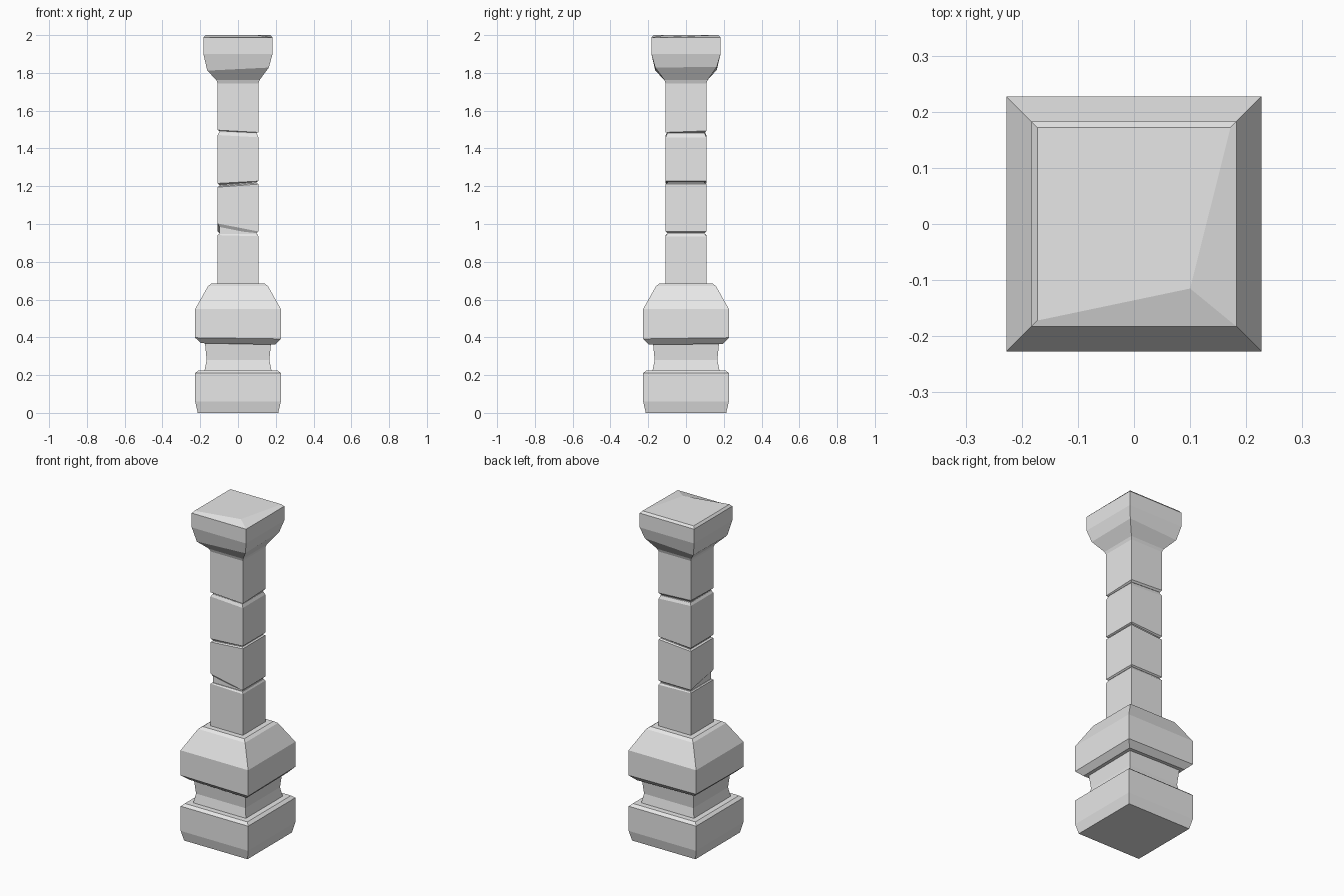
import bpy
import bmesh

cube = bpy.data.objects.get("Cube")
if cube:
    bpy.data.objects.remove(cube, do_unlink=True)

stone = bpy.data.materials.new("pale grey stone")
stone.use_nodes = True
GREY = (0.8, 0.8, 0.8, 1)
stone.diffuse_color = GREY
stone.node_tree.nodes["Principled BSDF"].inputs["Base Color"].default_value = GREY

CORNERS = [(-1, -1), (1, -1), (1, 1), (-1, 1)]  # front right round to back right


def square_loft(name, rings, chips=None):
    """Stack square rings (half width, height, rise along x, rise along y).
    chips moves single corners: {(ring, corner): (x, y, z)}."""
    chips = chips or {}
    bm = bmesh.new()
    loops = []
    for i, (half, z, *tilt) in enumerate(rings):
        rise_x, rise_y = tilt or (0, 0)
        loops.append([bm.verts.new(chips.get(
            (i, c), (sx * half, sy * half, z + sx * rise_x + sy * rise_y)))
            for c, (sx, sy) in enumerate(CORNERS)])
    bm.faces.new(loops[0][::-1])
    bm.faces.new(loops[-1])
    for low, high in zip(loops, loops[1:]):
        for c in range(4):
            d = (c + 1) % 4
            bm.faces.new((low[c], low[d], high[d], high[c]))
    bmesh.ops.recalc_face_normals(bm, faces=bm.faces)
    mesh = bpy.data.meshes.new(name)
    bm.to_mesh(mesh)
    bm.free()
    mesh.materials.append(stone)
    obj = bpy.data.objects.new(name, mesh)
    bpy.context.collection.objects.link(obj)
    return obj


# Plinth, waisted neck and wide collar
square_loft("plinth", [(0.213, 0), (0.227, 0.06), (0.227, 0.21), (0.21, 0.225)])
square_loft("neck", [(0.178, 0.22), (0.166, 0.28), (0.175, 0.37)])
square_loft("collar", [(0.195, 0.367, -0.004, 0.002), (0.227, 0.398, -0.003, 0.003),
                       (0.227, 0.55), (0.158, 0.672), (0.14, 0.685)])

# Shaft: a thin core showing in the cracks between four worn blocks
square_loft("shaft_core", [(0.098, 0.68), (0.098, 1.76)])
square_loft("shaft_block_1", [(0.108, 0.68), (0.108, 0.938, -0.003, 0), (0.102, 0.947)])
square_loft("shaft_block_2",
            [(0.1, 0.953), (0.108, 0.96), (0.108, 1.203, 0.008, 0),
             (0.1, 1.209, 0.008, 0)],
            {(0, 0): (-0.085, -0.085, 0.96), (1, 0): (-0.108, -0.108, 1.003)})
square_loft("shaft_block_3",
            [(0.1, 1.215, 0.008, 0), (0.108, 1.221, 0.006, 0),
             (0.108, 1.465, -0.006, 0), (0.1, 1.482, -0.004, 0)])
square_loft("shaft_block_4",
            [(0.1, 1.488, -0.005, 0), (0.108, 1.495, -0.006, 0.004), (0.108, 1.76)])

# Flared capital with one broken top corner
square_loft("capital",
            [(0.108, 1.745), (0.114, 1.762), (0.163, 1.822, 0.008, 0.002),
             (0.183, 1.9), (0.183, 1.987), (0.172, 2.0)],
            {(5, 1): (0.1, -0.115, 2.0)})
